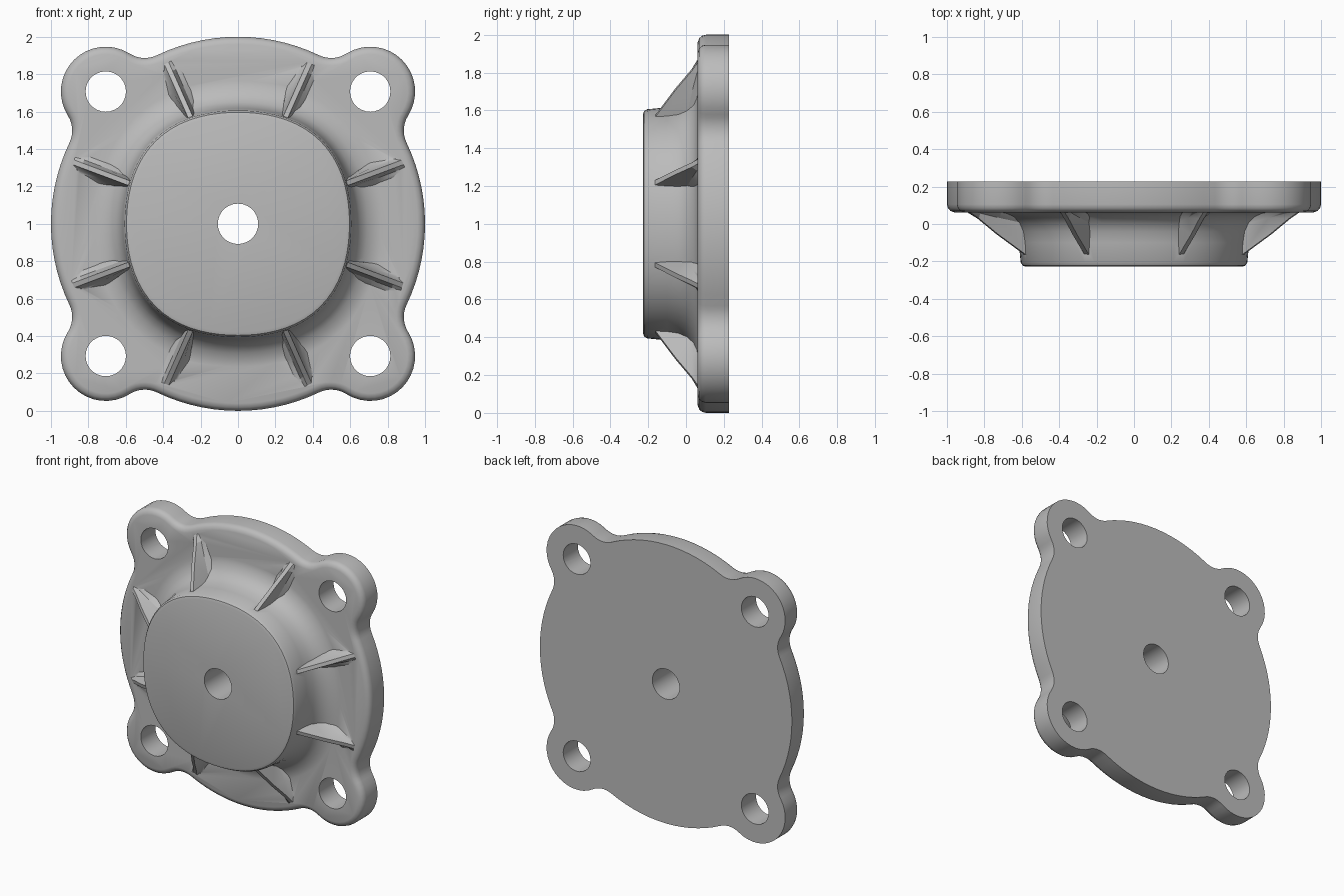
import bpy, bmesh, math
from mathutils import Vector

if "Cube" in bpy.data.objects:
    bpy.data.objects.remove(bpy.data.objects["Cube"])

metal = bpy.data.materials.new("cast grey")
metal.diffuse_color = (0.5, 0.5, 0.5, 1)
metal.use_nodes = True
metal.node_tree.nodes["Principled BSDF"].inputs["Base Color"].default_value = metal.diffuse_color
CZ = 1.0            # height of the cover's centre
LUG = 0.707         # lug offset along x and z
BACK = 0.228


def loft(name, rings):
    """Closed solid skinned through rings of equal point count."""
    bm = bmesh.new()
    vr = [[bm.verts.new(p) for p in ring] for ring in rings]
    n = len(vr[0])
    for a, b in zip(vr, vr[1:]):
        for i in range(n):
            j = (i + 1) % n
            bm.faces.new((a[i], a[j], b[j], b[i]))
    bm.faces.new(vr[0])
    bm.faces.new(vr[-1])
    bmesh.ops.recalc_face_normals(bm, faces=bm.faces)
    me = bpy.data.meshes.new(name)
    bm.to_mesh(me)
    bm.free()
    me.materials.append(metal)
    ob = bpy.data.objects.new(name, me)
    bpy.context.collection.objects.link(ob)
    return ob


def arc(c, r, start, end, sign, n):
    sweep = (end - start) % math.tau
    if sign < 0:
        sweep -= math.tau
    return [(c.x + r * math.cos(start + sweep * i / n),
             c.y + r * math.sin(start + sweep * i / n)) for i in range(n)]


def heading(p, q):
    d = q - p
    return math.atan2(d.y, d.x)


def outline(inset):
    """Round plate with four lugs, joined by tangent concave arcs."""
    R, rl, f, d = 1.0, 0.24, 0.15, LUG * math.sqrt(2)
    delta = math.acos(((R + f) ** 2 + d * d - (rl + f) ** 2) / (2 * (R + f) * d))
    polar = lambda r, t: Vector((r * math.cos(t), r * math.sin(t)))
    pts = []
    for k in range(4):
        a = math.pi / 4 + k * math.pi / 2
        lug, f1, f2 = polar(d, a), polar(R + f, a - delta), polar(R + f, a + delta)
        pts += arc(f1, f + inset, a - delta + math.pi, heading(f1, lug), -1, 7)
        pts += arc(lug, rl - inset, heading(lug, f1), heading(lug, f2), 1, 16)
        pts += arc(f2, f + inset, heading(f2, lug), a + delta + math.pi, -1, 7)
        pts += arc(Vector((0, 0)), R - inset, a + delta,
                   a + math.pi / 2 - delta, 1, 14)
    return pts


def combine(target, tool, op):
    m = target.modifiers.new(op, 'BOOLEAN')
    m.operation, m.object, m.solver = op, tool, 'EXACT'
    bpy.context.view_layer.objects.active = target
    bpy.ops.object.modifier_apply(modifier=m.name)
    bpy.data.objects.remove(tool, do_unlink=True)


# flange plate with rounded front edge
edge = [(0, BACK), (0, 0.105), (0.005, 0.085), (0.018, 0.07), (0.04, 0.062)]
cover = loft("flange_cover",
             [[(x, y, CZ + z) for x, z in outline(i)] for i, y in edge])

# raised boss: slightly squared circle, concave foot
profile = [(0.592, -BACK), (0.61, -0.222), (0.62, -0.205), (0.63, -0.10),
           (0.642, -0.04), (0.665, 0.005), (0.705, 0.04), (0.75, 0.057),
           (0.80, 0.066), (0.80, 0.13)]
N = 72
rings = []
for r, y in profile:
    ring = []
    for i in range(N):
        t = math.tau * i / N
        q = r - 0.014 * math.cos(4 * t)
        ring.append((q * math.cos(t), y, CZ + q * math.sin(t)))
    rings.append(ring)
combine(cover, loft("boss", rings), 'UNION')

# eight tapering ribs, a pair beside each axis
for quarter in range(4):
    off = 20.5 if quarter % 2 == 0 else 24
    for s in (-1, 1):
        t = math.radians(90 * quarter + s * off)
        rings = []
        for r, crest in [(0.56, -0.185), (0.62, -0.165), (0.78, -0.055),
                         (0.89, 0.03), (0.955, 0.072)]:
            h = crest - 0.07
            half = [(0.065, 0.12), (0.065, 0.07), (0.032, 0.07 + h * 0.3),
                    (0.013, crest)]
            sec = half + [(-w, y) for w, y in reversed(half)]
            rings.append([(r * math.cos(t) - w * math.sin(t), y,
                           CZ + r * math.sin(t) + w * math.cos(t))
                          for w, y in sec])
        combine(cover, loft("rib", rings), 'UNION')

# centre hole and four bolt holes
spots = [(0, 0)] + [(sx * LUG, sz * LUG) for sx in (-1, 1) for sz in (-1, 1)]
for cx, cz in spots:
    hole = [[(cx + x, y, CZ + cz + z) for x, z in
             arc(Vector((0, 0)), 0.108, 0, math.tau - 1e-9, 1, 28)]
            for y in (-0.4, 0.4)]
    combine(cover, loft("hole_cutter", hole), 'DIFFERENCE')

bpy.ops.object.select_all(action='DESELECT')
cover.select_set(True)
bpy.context.view_layer.objects.active = cover
bpy.ops.object.shade_smooth_by_angle(angle=math.radians(30))
